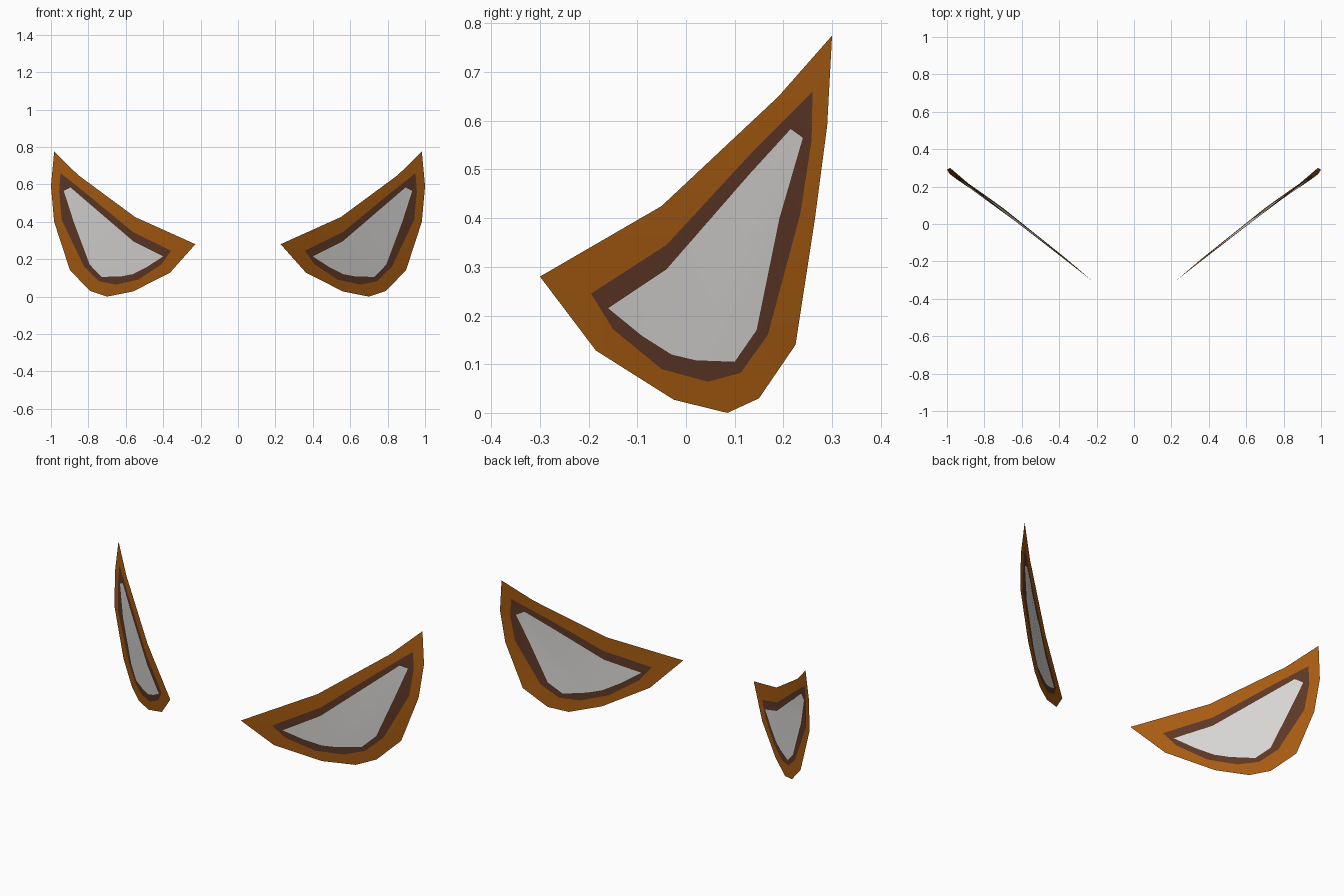
import bpy, bmesh

if "Cube" in bpy.data.objects:
    bpy.data.objects.remove(bpy.data.objects["Cube"])

def material(name, rgb):
    m = bpy.data.materials.new(name)
    m.diffuse_color = (*rgb, 1)
    m.use_nodes = True
    m.node_tree.nodes["Principled BSDF"].inputs["Base Color"].default_value = m.diffuse_color
    return m

MATS = [material("amber_brown", (0.392, 0.107, 0.006)),
        material("dark_brown", (0.114, 0.040, 0.020)),
        material("pale_grey", (0.70, 0.69, 0.68))]

# Outer rim of one eye plate (x, y, z), from the inner tip over the top
RIM = [(.228, -.30, .28), (.55, -.05, .425), (.855, .19, .65), (.983, .30, .775),
       (1.0, .29, .59), (.983, .265, .40), (.898, .225, .14), (.79, .15, .03),
       (.70, .085, 0), (.562, -.025, .027), (.363, -.185, .128)]
# Inner outlines as seen from the side (y, z)
DARK = [(-.195, .245), (-.04, .345), (.14, .54), (.26, .66), (.258, .56), (.235, .41),
        (.168, .16), (.112, .082), (.045, .064), (-.05, .09), (-.15, .172)]
PALE = [(-.16, .215), (-.04, .295), (.13, .49), (.215, .583), (.24, .565), (.192, .40),
        (.145, .17), (.10, .105), (.02, .108), (-.03, .12), (-.09, .158)]

def plane_x(y):
    return .607 + y / .795

def on_sheet(y, z):
    # Slanted plane plus the rim's slight bend, blended by distance
    total = bend = 0
    for rx, ry, rz in RIM:
        w = 1 / ((y - ry) ** 2 + (z - rz) ** 2 + 1e-6)
        total += w
        bend += w * (rx - plane_x(ry))
    return (plane_x(y) + bend / total, y, z)

def eye_plate(name, side):
    bm = bmesh.new()
    rings = [RIM, [on_sheet(*p) for p in DARK], [on_sheet(*p) for p in PALE]]
    rings = [[bm.verts.new((side * x, y, z)) for x, y, z in r] for r in rings]
    n = len(RIM)
    # Rim band and dark band
    for k in range(2):
        for i in range(n):
            j = (i + 1) % n
            f = bm.faces.new((rings[k][i], rings[k][j], rings[k + 1][j], rings[k + 1][i]))
            f.material_index = k
    # Pale centre
    f = bm.faces.new(rings[2])
    f.material_index = 2
    for f in bm.faces:
        f.smooth = True
        f.normal_update()
        if f.normal.y > 0:
            f.normal_flip()
    me = bpy.data.meshes.new(name)
    bm.to_mesh(me)
    bm.free()
    for m in MATS:
        me.materials.append(m)
    bpy.context.collection.objects.link(bpy.data.objects.new(name, me))

eye_plate("right_eye_plate", 1)
eye_plate("left_eye_plate", -1)
